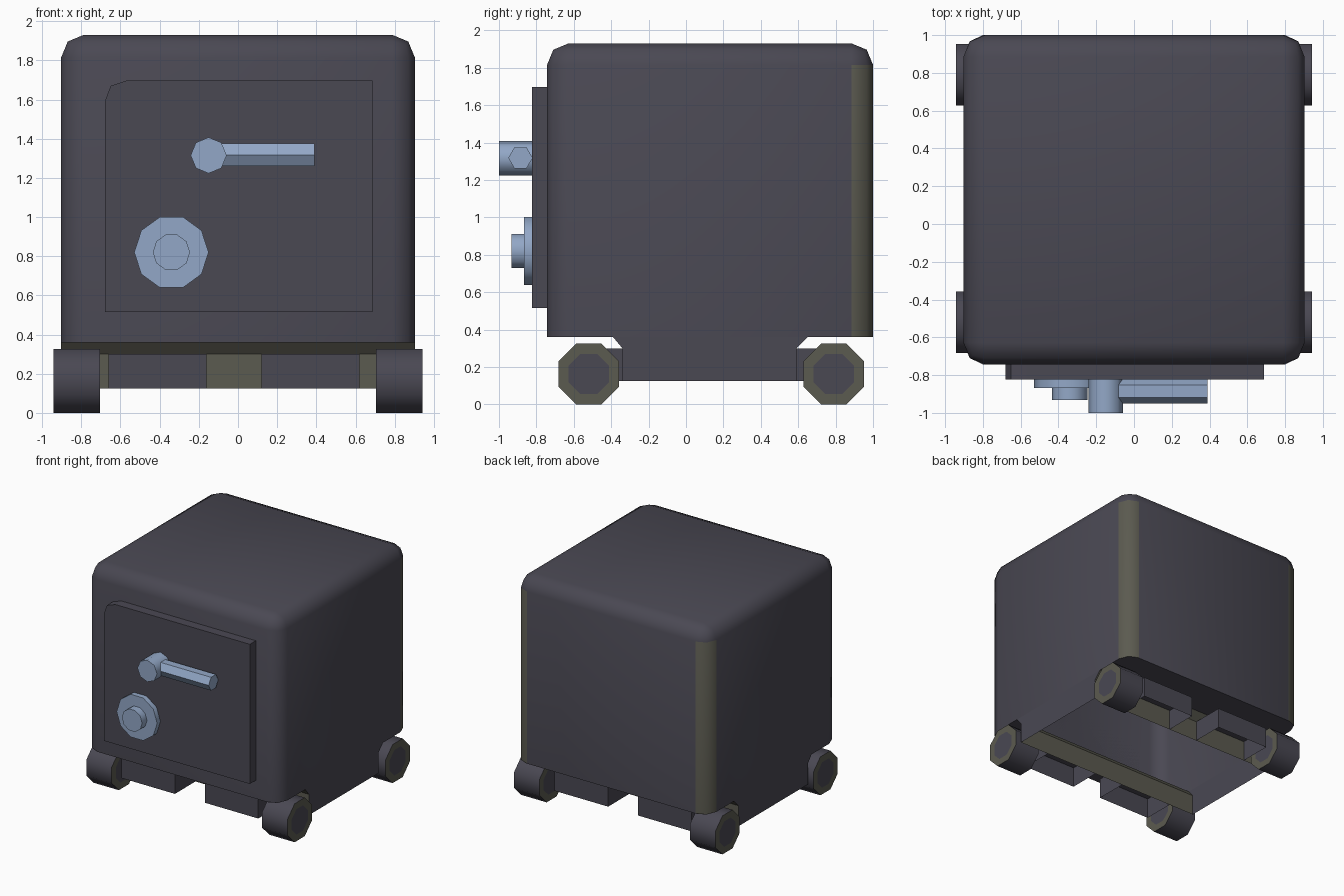
import bpy, bmesh, math
from mathutils import Vector

if "Cube" in bpy.data.objects:
    bpy.data.objects.remove(bpy.data.objects["Cube"])


def material(name, rgb):
    m = bpy.data.materials.new(name)
    m.diffuse_color = (*rgb, 1)
    m.use_nodes = True
    m.node_tree.nodes["Principled BSDF"].inputs["Base Color"].default_value = m.diffuse_color
    return m


DARK = material("dark grey", (0.068, 0.065, 0.086))
OLIVE = material("olive grey", (0.105, 0.103, 0.08))
STEEL = material("blue steel", (0.29, 0.39, 0.57))


def finish(bm, name, mats, angle=None):
    me = bpy.data.meshes.new(name)
    bm.to_mesh(me)
    bm.free()
    ob = bpy.data.objects.new(name, me)
    bpy.context.collection.objects.link(ob)
    for m in mats:
        me.materials.append(m)
    if angle:
        bpy.ops.object.select_all(action='DESELECT')
        ob.select_set(True)
        bpy.context.view_layer.objects.active = ob
        bpy.ops.object.shade_smooth_by_angle(angle=math.radians(angle))
    return ob


def prism(pts, axis, a, b):
    """Extrude a 2D outline along x (pts = y,z) or y (pts = x,z)."""
    bm = bmesh.new()
    place = (lambda p: (a, p[0], p[1])) if axis == 'x' else (lambda p: (p[0], a, p[1]))
    face = bm.faces.new([bm.verts.new(place(p)) for p in pts])
    ext = bmesh.ops.extrude_face_region(bm, geom=[face], use_keep_orig=True)
    shift = Vector((b - a, 0, 0)) if axis == 'x' else Vector((0, b - a, 0))
    for v in ext['geom']:
        if isinstance(v, bmesh.types.BMVert):
            v.co += shift
    bmesh.ops.recalc_face_normals(bm, faces=bm.faces)
    return bm


def ngon(cu, cv, r, n, phase=0.0):
    return [(cu + r * math.cos(phase + 2 * math.pi * i / n),
             cv + r * math.sin(phase + 2 * math.pi * i / n)) for i in range(n)]


# safe body: open-bottomed box with rounded top and upright edges
W, Y0, Y1, Z0, Z1 = 0.903, -0.743, 1.0, 0.36, 1.93
bm = bmesh.new()
bmesh.ops.create_cube(bm, size=1)
for v in bm.verts:
    v.co = (W * 2 * v.co.x, Y0 + (v.co.y + 0.5) * (Y1 - Y0), Z0 + (v.co.z + 0.5) * (Z1 - Z0))
edges = [e for e in bm.edges if max(v.co.z for v in e.verts) > 1]
bmesh.ops.bevel(bm, geom=edges, offset=0.115, segments=2, profile=0.5, affect='EDGES')
bm.normal_update()
bmesh.ops.delete(bm, geom=[f for f in bm.faces if f.normal.z < -0.9], context='FACES')
for f in bm.faces:  # olive upright strips on the back corners
    n = f.normal
    f.material_index = int(abs(n.z) < 0.05 and n.y > 0.2 and abs(n.x) > 0.2)
finish(bm, "safe_body", [DARK, OLIVE], 50)

# undercarriage: floor ledges, sloped and upright cross walls, side skirts (open below)
front = [(-0.743, 0.36, 0.80), (-0.71, 0.36, 0.87), (-0.63, 0.36, W),
         (-0.39, 0.36, W), (-0.34, 0.30, W), (-0.34, 0.125, W)]
back = [(1.0, 0.36, 0.80), (0.967, 0.36, 0.87), (0.885, 0.36, W),
        (0.65, 0.36, W), (0.59, 0.30, W), (0.59, 0.125, W)]
bm = bmesh.new()
sides = {1: [], -1: []}
for prof, sgn in ((front, 1), (back, -1)):
    rows = [[bm.verts.new((s * w, y, z)) for s in (1, -1)] for y, z, w in prof]
    for i, (p, q) in enumerate(zip(rows, rows[1:])):
        f = bm.faces.new([p[0], q[0], q[1], p[1]][::-sgn])
        f.material_index = int(i >= 3)
    for k, s in enumerate((1, -1)):
        part = [r[k] for r in rows[3:]]
        sides[s] += part if sgn == 1 else part[::-1]
for s, loop in sides.items():
    bm.faces.new(loop[::s])
finish(bm, "undercarriage", [DARK, OLIVE])

# bumper blocks, hollow underneath, on front and back cross walls
for end, ya, yb in (("front", -0.615, -0.34), ("back", 0.59, 0.87)):
    for side, xa, xb in (("left", -0.66, -0.16), ("right", 0.12, 0.62)):
        bm = prism([(xa, 0.125), (xb, 0.125), (xb, 0.30), (xa, 0.30)], 'y', ya, yb)
        inner = -0.34 if end == "front" else 0.59
        drop = [f for f in bm.faces if f.normal.z < -0.9
                or abs(f.calc_center_median().y - inner) < 0.01]
        bmesh.ops.delete(bm, geom=drop, context='FACES')
        finish(bm, f"{end}_{side}_block", [DARK])

# octagonal wheels with olive rims and dark hubs
for end, cy in (("front", -0.52), ("back", 0.79)):
    for side, s in (("left", -1), ("right", 1)):
        bm = prism(ngon(cy, 0.163, 0.163 / math.cos(math.pi / 8), 8, math.pi / 8),
                   'x', s * 0.705, s * 0.942)
        caps = [f for f in bm.faces if len(f.verts) == 8]
        ring = bmesh.ops.inset_individual(bm, faces=caps, thickness=0.06)
        for f in ring['faces']:
            f.material_index = 1
        for f in caps:
            f.material_index = 0
        finish(bm, f"{end}_{side}_wheel", [DARK, OLIVE], 50)

# door with one rounded corner
door = [(-0.68, 0.515), (0.687, 0.515), (0.687, 1.697),
        (-0.57, 1.697), (-0.65, 1.67), (-0.68, 1.59)]
finish(prism(door, 'y', -0.743, -0.823), "door", [DARK])

# combination dial and knob
finish(prism(ngon(-0.34, 0.82, 0.19, 10), 'y', -0.82, -0.867), "dial", [STEEL], 50)
finish(prism(ngon(-0.34, 0.82, 0.095, 10), 'y', -0.86, -0.932), "dial_knob", [STEEL], 50)

# handle hub and lever
finish(prism(ngon(-0.15, 1.315, 0.092, 8), 'y', -0.82, -1.0), "handle_hub", [STEEL], 50)
finish(prism(ngon(-0.885, 1.318, 0.065, 6), 'x', -0.12, 0.39), "handle_lever", [STEEL])
